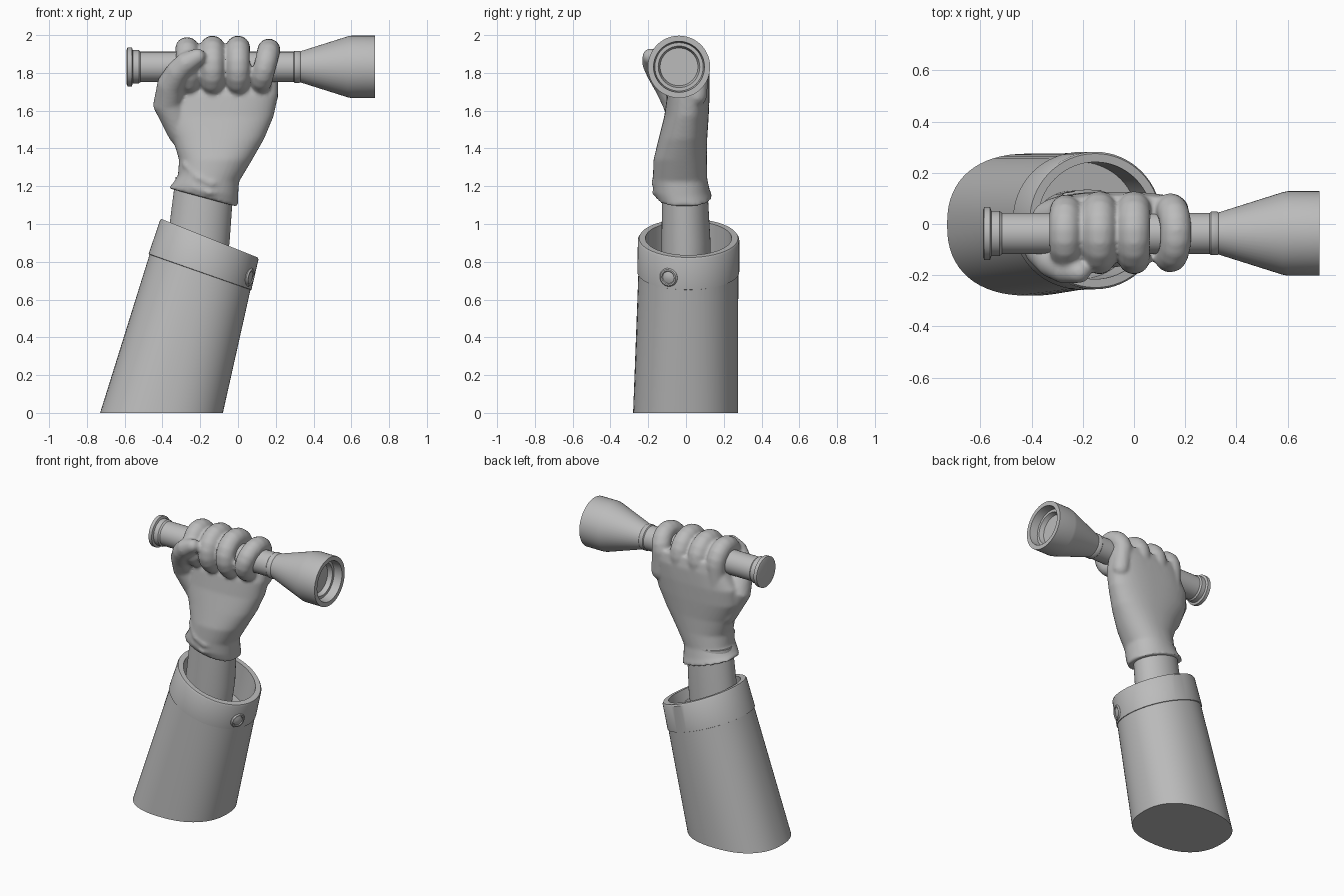
import bpy, bmesh, math
from mathutils import Vector

cube = bpy.data.objects.get("Cube")
if cube:
    bpy.data.objects.remove(cube, do_unlink=True)

grey = bpy.data.materials.new("plain_grey")
grey.use_nodes = True
grey.diffuse_color = (0.5, 0.5, 0.5, 1)
grey.node_tree.nodes["Principled BSDF"].inputs["Base Color"].default_value = (0.5, 0.5, 0.5, 1)


def finish(name, bm, angle=35):
    bmesh.ops.recalc_face_normals(bm, faces=bm.faces)
    mesh = bpy.data.meshes.new(name)
    bm.to_mesh(mesh)
    bm.free()
    mesh.materials.append(grey)
    obj = bpy.data.objects.new(name, mesh)
    bpy.context.collection.objects.link(obj)
    bpy.ops.object.select_all(action='DESELECT')
    obj.select_set(True)
    bpy.context.view_layer.objects.active = obj
    bpy.ops.object.shade_smooth_by_angle(angle=math.radians(angle))
    return obj


def skin(bm, rings):
    """Bridge successive rings of points and cap both ends."""
    loops = [[bm.verts.new(p) for p in ring] for ring in rings]
    n = len(loops[0])
    for a, b in zip(loops, loops[1:]):
        for i in range(n):
            j = (i + 1) % n
            bm.faces.new((a[i], a[j], b[j], b[i]))
    bm.faces.new(loops[0])
    bm.faces.new(loops[-1])


def oval(z, x0, x1, y0, y1, tilt=0, power=2, n=64):
    """Rounded section filling the given extents, sloped along x."""
    cx, cy, rx, ry = (x0 + x1) / 2, (y0 + y1) / 2, (x1 - x0) / 2, (y1 - y0) / 2
    ring = []
    for i in range(n):
        a = math.tau * i / n
        c, s = math.cos(a), math.sin(a)
        dx = rx * math.copysign(abs(c) ** (2 / power), c)
        dy = ry * math.copysign(abs(s) ** (2 / power), s)
        ring.append((cx + dx, cy + dy, z + tilt * dx))
    return ring


def loft(name, sections):
    bm = bmesh.new()
    skin(bm, [oval(*s) for s in sections])
    return finish(name, bm)


def revolve(name, profile, n=48):
    """Turn (x, radius) points about the x axis."""
    bm = bmesh.new()
    skin(bm, [[(x, r * math.cos(math.tau * i / n), r * math.sin(math.tau * i / n))
               for i in range(n)] for x, r in profile])
    return finish(name, bm)


def tube(bm, path, n=20):
    """Round-ended tube through (x, y, z, radius) points."""
    points = [Vector(p[:3]) for p in path]
    radii = [p[3] for p in path]
    last = len(points) - 1
    tangents = [(points[min(i + 1, last)] - points[max(i - 1, 0)]).normalized()
                for i in range(last + 1)]
    swell = [math.radians(a) for a in (15, 40, 65)]
    stations = [(points[0] - tangents[0] * radii[0] * math.cos(a), tangents[0],
                 radii[0] * math.sin(a)) for a in swell]
    stations += zip(points, tangents, radii)
    stations += [(points[last] + tangents[last] * radii[last] * math.cos(a), tangents[last],
                  radii[last] * math.sin(a)) for a in reversed(swell)]
    side = tangents[0].orthogonal()
    rings = []
    for centre, t, r in stations:
        side = (side - t * side.dot(t)).normalized()
        up = t.cross(side)
        rings.append([centre + (side * math.cos(math.tau * i / n)
                                + up * math.sin(math.tau * i / n)) * r for i in range(n)])
    skin(bm, rings)


# Sleeve with a cuff band and hollow opening
loft("sleeve", [
    (0, -.73, -.08, -.28, .275, 0, 2.35),
    (.745, -.468, .066, -.252, .277, -.35, 2.05),
    (.747, -.473, .071, -.257, .282, -.35, 2.05),
    (.915, -.413, .108, -.255, .282, -.4),
    (.925, -.407, .105, -.248, .275, -.4),
    (.925, -.375, .073, -.215, .242, -.4),
    (.70, -.44, .015, -.215, .242, -.4),
])

# Button on the cuff
button = revolve("cuff_button", [(-.03, .05), (.012, .05), (.02, .044),
                                 (.02, .036), (.015, .032), (.022, .012)], 32)
button.location = (.052, -.088, .72)
button.rotation_euler = Vector((.9, -.36, -.2)).to_track_quat('X', 'Z').to_euler()

# Forearm
loft("wrist", [(.68, -.40, -.08, -.13, .13), (.9, -.375, -.045, -.13, .13),
               (1.25, -.33, -.02, -.125, .11)])

# Flashlight
torch = revolve("flashlight", [
    (-.59, .09), (-.585, .103), (-.562, .103), (-.557, .088), (-.525, .088),
    (-.515, .08), (.295, .08), (.3, .085), (.325, .085), (.33, .082),
    (.58, .161), (.6, .165), (.725, .165), (.725, .135), (.67, .128),
    (.67, .11), (.64, .1), (.64, .01)])
torch.location = (0, -.037, 1.832)

# Gloved hand: palm, four curled fingers, thumb and wrist folds
bm = bmesh.new()
palm = [
    (1.14, -.37, .0, -.155, .14, -.27, 2.2),
    (1.18, -.345, .0, -.172, .125, -.2, 2.2),
    (1.24, -.318, .005, -.175, .112, -.1, 2.2),
    (1.34, -.312, .075, -.172, .11, 0, 2.2),
    (1.45, -.345, .138, -.145, .112, 0, 2.3),
    (1.57, -.40, .188, -.115, .12, 0, 2.4),
    (1.68, -.40, .212, -.10, .125, 0, 2.6),
    (1.78, -.33, .212, -.06, .125, 0, 2.8),
    (1.85, -.31, .2, .0, .11, 0, 2.8),
]
skin(bm, [oval(*s) for s in palm])
fingers = [(-.265, -.005, .088, .098, .064), (-.135, 0, .1, .103, .066),
           (0, 0, .1, .103, .066), (.142, .022, .095, .09, .063)]
for cx, lean, ry, rz, r in fingers:
    path = [(cx + lean * .7, .055, 1.68, r * .9)]
    for k in range(13):
        a = math.radians(k * 250 / 12)
        path.append((cx + lean * math.sin(a), -.037 + ry * math.cos(a),
                     1.832 + rz * math.sin(a), r - .006 * k / 12))
    tube(bm, path)
tube(bm, [(-.30, -.01, 1.48, .07), (-.37, -.04, 1.64, .083), (-.355, -.1, 1.74, .073),
          (-.315, -.15, 1.81, .064), (-.27, -.175, 1.855, .059), (-.215, -.187, 1.885, .045)])
tube(bm, [(-.285, -.115, 1.315, .012), (-.21, -.158, 1.245, .02), (-.14, -.165, 1.215, .02),
          (-.07, -.145, 1.215, .01)])
tube(bm, [(-.29, -.105, 1.25, .012), (-.23, -.15, 1.195, .02), (-.15, -.162, 1.165, .018),
          (-.08, -.145, 1.17, .01)])
glove = finish("gloved_hand", bm, 180)
fuse = glove.modifiers.new("fuse", 'REMESH')
fuse.mode = 'VOXEL'
fuse.voxel_size = .011
fuse.use_smooth_shade = True
soften = glove.modifiers.new("soften", 'SMOOTH')
soften.factor = .5
soften.iterations = 4
